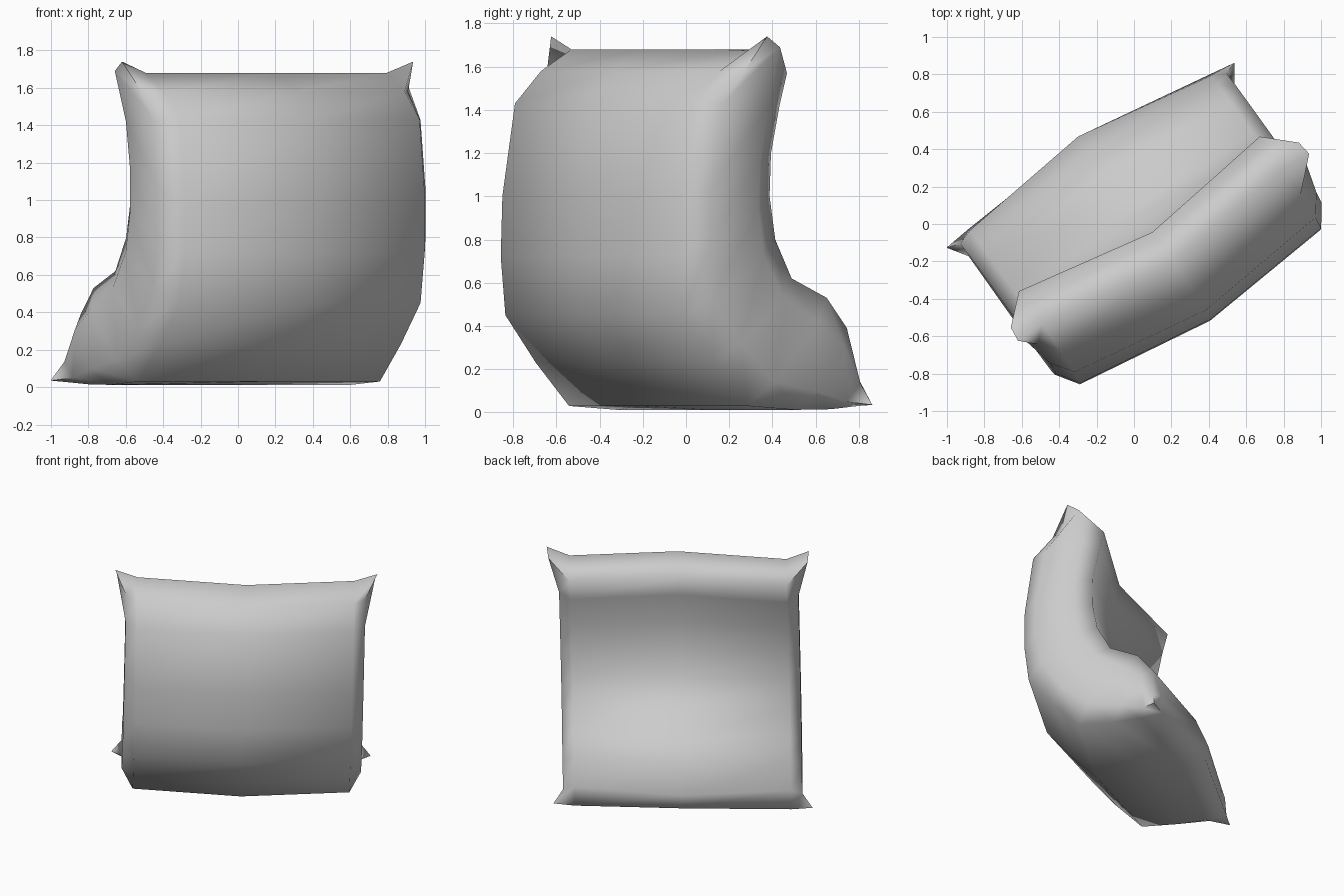
import bpy, bmesh, math
from mathutils import Vector

if "Cube" in bpy.data.objects:
    bpy.data.objects.remove(bpy.data.objects["Cube"])

# Cushion cross-section from seat front seam to top seam:
# (outer depth, outer z, inner depth, inner z, depth shift of outer / inner at mid width)
SECTION = [
    (.455, .03, .455, .03, .08, .08),
    (.30, .015, .445, .17, .08, .11),
    (.10, .012, .385, .39, .03, .08),
    (-.17, .03, .27, .53, -.10, .04),
    (-.36, .23, .07, .62, -.10, .0),
    (-.535, .45, -.025, .80, -.10, -.04),
    (-.565, .72, -.06, 1.0, -.09, -.07),
    (-.56, 1.0, -.055, 1.2, -.09, -.09),
    (-.495, 1.43, -.01, 1.42, -.10, -.10),
    (-.35, 1.58, .03, 1.57, -.10, -.12),
    (-.18, 1.68, -.18, 1.68, -.10, -.10),
]
LAST = len(SECTION) - 1
ANGLE = math.radians(32.7)


def place(p, q, z):
    """Width p, depth q to world space (the seat is turned and slightly skewed)."""
    p += .02 - .04 * q + .022 * z
    c, s = math.cos(ANGLE), math.sin(ANGLE)
    return Vector((c * p - s * q, s * p + c * q, z))


def ring(bm, p, scale, mid=0, corner=None):
    """Closed loop: outer points front to top, then inner points back down."""
    outer, inner = [], []
    side = math.copysign(1, p)
    for i, (oq, oz, iq, iz, od, idq) in enumerate(SECTION):
        cq, cz = (oq + iq) / 2, (oz + iz) / 2
        if i in (0, LAST):
            q, z, w = oq + mid * od, oz, p
            if i == 0:
                z += .03 * mid
            if corner:  # pinched cushion corners
                q, z, w = (.435, .035, .915 * side) if i == 0 else (-.19, 1.74, .925 * side)
            outer.append(bm.verts.new(place(w, q, z)))
            continue
        outer.append(bm.verts.new(place(p, cq + (oq - cq) * scale + mid * od, cz + (oz - cz) * scale)))
        if corner and i == LAST - 1:  # blunt inner side of the top corners
            inner.append(bm.verts.new(place(.915 * side, -.11, 1.69)))
            continue
        inner.append(bm.verts.new(place(p, cq + (iq - cq) * scale + mid * idq, cz + (iz - cz) * scale)))
    return outer + inner[::-1]


bm = bmesh.new()
# Side seams, full sections and the bowed middle
rings = [ring(bm, -.845, .55, corner=True), ring(bm, -.765, 1), ring(bm, 0, 1, mid=1),
         ring(bm, .765, 1), ring(bm, .845, .55, corner=True)]
for a, b in zip(rings, rings[1:]):
    for i in range(len(a)):
        j = (i + 1) % len(a)
        bm.faces.new((a[i], a[j], b[j], b[i]))

# Nearly flat end panels
for r in (rings[0], rings[-1]):
    n = len(r)
    bm.faces.new((r[0], r[1], r[n - 1]))
    for i in range(1, LAST - 1):
        bm.faces.new((r[i], r[i + 1], r[n - i - 1], r[n - i]))
    bm.faces.new((r[LAST - 1], r[LAST], r[LAST + 1]))

bmesh.ops.recalc_face_normals(bm, faces=bm.faces)
mesh = bpy.data.meshes.new("cushion_seat")
bm.to_mesh(mesh)
bm.free()
seat = bpy.data.objects.new("cushion_seat", mesh)
bpy.context.collection.objects.link(seat)
bpy.context.view_layer.objects.active = seat
seat.select_set(True)
bpy.ops.object.shade_smooth_by_angle(angle=math.radians(80))
